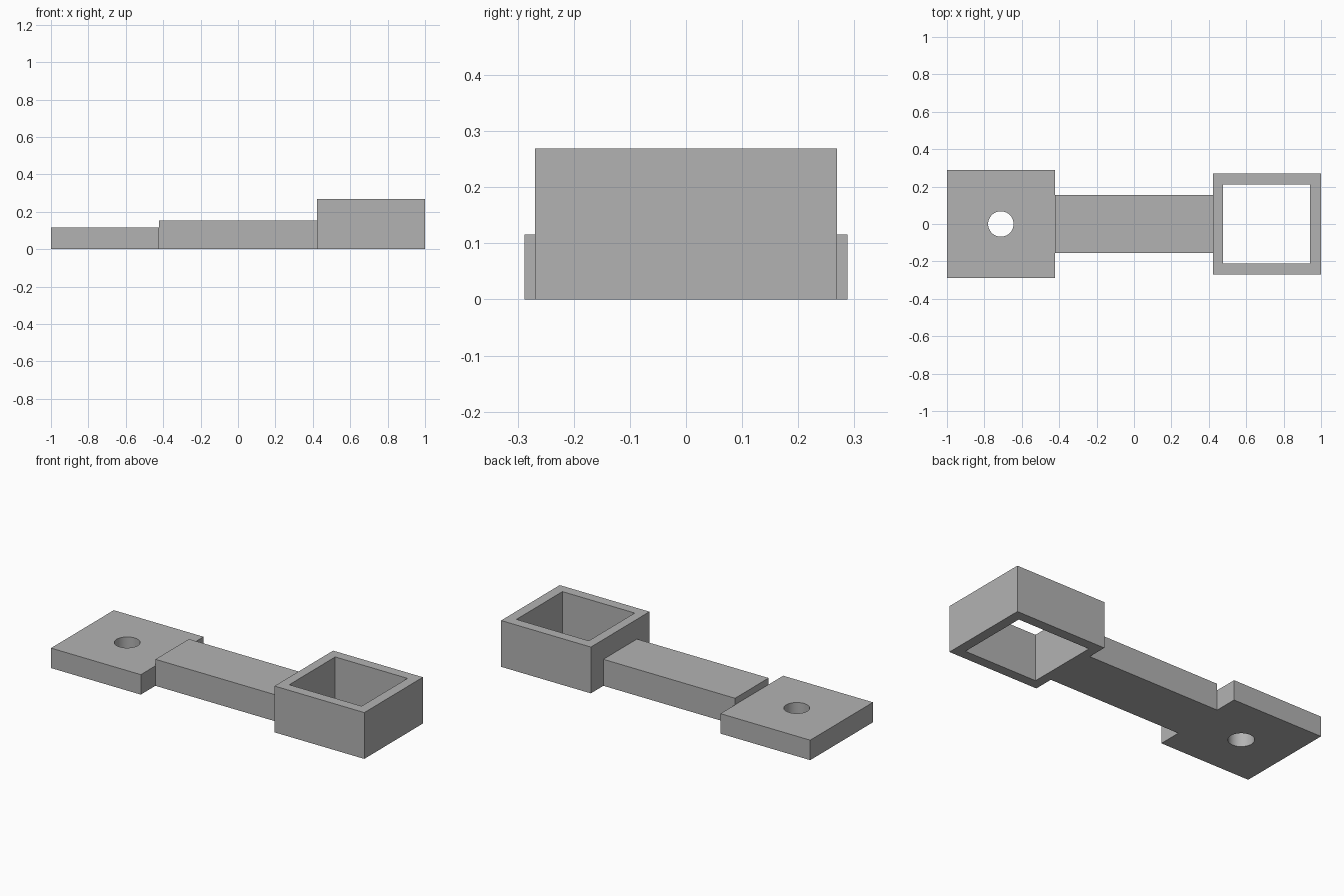
import bpy

cube = bpy.data.objects.get("Cube")
if cube:
    bpy.data.objects.remove(cube, do_unlink=True)

# Single plain grey
GREY = (0.45, 0.45, 0.45, 1.0)
grey = bpy.data.materials.new("plain_grey")
grey.use_nodes = True
grey.diffuse_color = GREY
grey.node_tree.nodes["Principled BSDF"].inputs["Base Color"].default_value = GREY


def box(name, x0, x1, half_y, z0, z1):
    """Box spanning x0..x1 and z0..z1, symmetric about y = 0."""
    bpy.ops.mesh.primitive_cube_add(size=1, location=((x0 + x1) / 2, 0, (z0 + z1) / 2))
    obj = bpy.context.object
    obj.name = name
    obj.scale = (x1 - x0, half_y * 2, z1 - z0)
    bpy.ops.object.transform_apply(location=False, rotation=False, scale=True)
    obj.data.materials.append(grey)
    return obj


def cut(target, cutter):
    """Subtract the cutter from the target, then remove it."""
    mod = target.modifiers.new("opening", "BOOLEAN")
    mod.operation = "DIFFERENCE"
    mod.solver = "EXACT"
    mod.object = cutter
    bpy.context.view_layer.objects.active = target
    bpy.ops.object.modifier_apply(modifier=mod.name)
    bpy.data.objects.remove(cutter, do_unlink=True)


def smooth(obj):
    bpy.ops.object.select_all(action="DESELECT")
    obj.select_set(True)
    bpy.context.view_layer.objects.active = obj
    bpy.ops.object.shade_smooth_by_angle()


# Flat mounting plate with a round through hole
plate = box("mounting_plate", -1.0, -0.423, 0.288, 0, 0.116)
bpy.ops.mesh.primitive_cylinder_add(vertices=64, radius=0.068, depth=1,
                                    location=(-0.712, 0, 0))
hole = bpy.context.object
hole.data.materials.append(grey)
cut(plate, hole)
smooth(plate)

# Straight bar joining the two ends
box("connecting_bar", -0.423, 0.423, 0.154, 0, 0.154)

# Open rectangular frame
frame = box("open_frame", 0.423, 1.0, 0.269, 0, 0.269)
cut(frame, box("frame_opening", 0.477, 0.942, 0.211, -0.5, 0.5))
